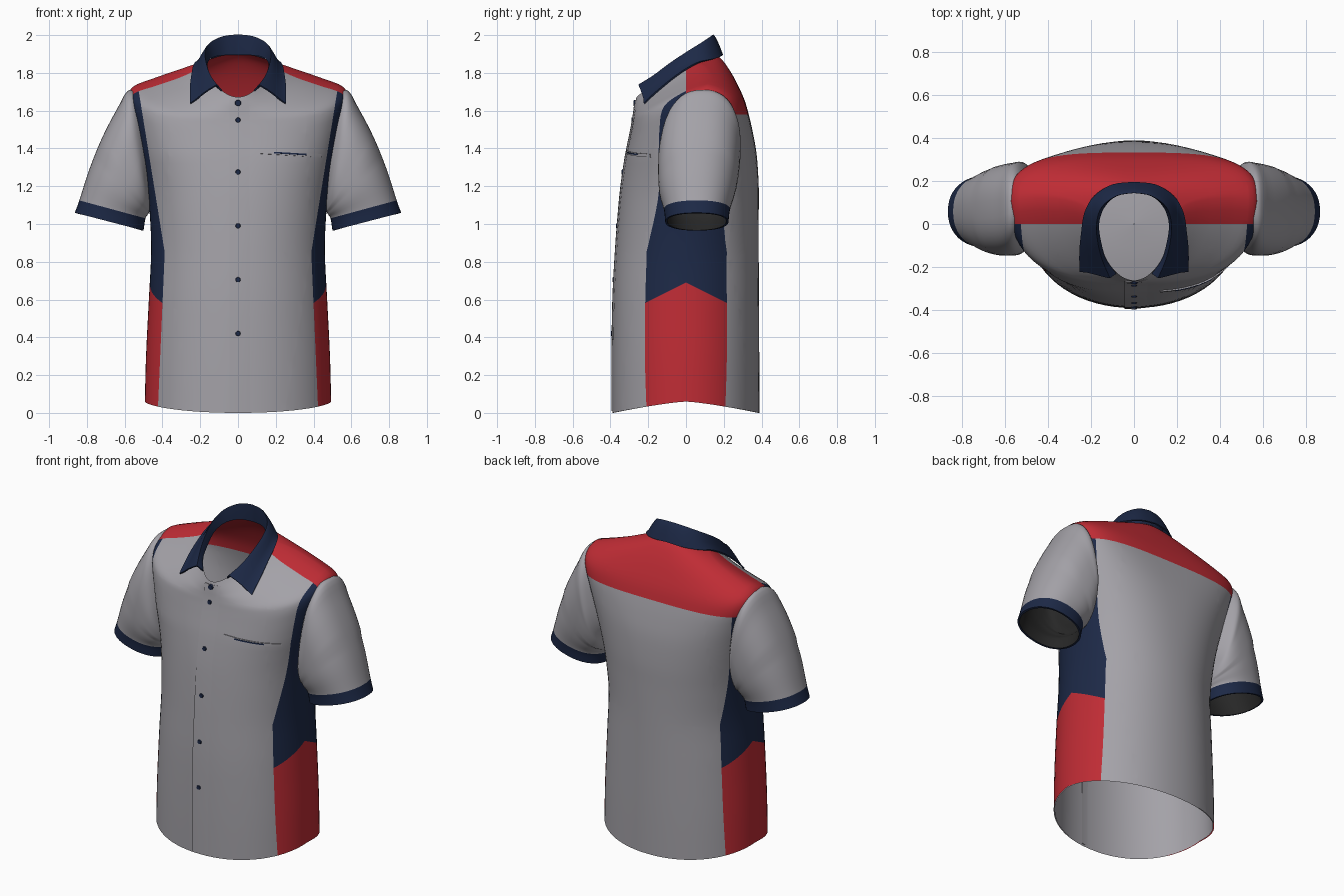
import bpy, bmesh, math
from mathutils import Vector
from mathutils.bvhtree import BVHTree

if "Cube" in bpy.data.objects:
    bpy.data.objects.remove(bpy.data.objects["Cube"])


def material(name, rgb):
    m = bpy.data.materials.new(name)
    m.diffuse_color = (*rgb, 1)
    m.use_nodes = True
    m.node_tree.nodes["Principled BSDF"].inputs["Base Color"].default_value = m.diffuse_color
    return m


GREY = material("grey cloth", (0.37, 0.36, 0.39))
NAVY = material("navy cloth", (0.012, 0.022, 0.062))
RED = material("red cloth", (0.52, 0.025, 0.035))
BLACK = material("dark lining", (0.02, 0.02, 0.02))


def spline(pts, n):
    """Catmull-Rom through tuples of any length, n steps per span."""
    out = []
    for i in range(len(pts) - 1):
        a, b, c, d = pts[max(i - 1, 0)], pts[i], pts[i + 1], pts[min(i + 2, len(pts) - 1)]
        for k in range(n):
            t = k / n
            out.append(tuple(0.5 * (2 * q + (r - p) * t + (2 * p - 5 * q + 4 * r - s) * t * t
                                    + (3 * q - p - 3 * r + s) * t ** 3)
                             for p, q, r, s in zip(a, b, c, d)))
    return out + [tuple(pts[-1])]


def loft(rows, closed, mat=lambda i: 0):
    bm = bmesh.new()
    vs = [[bm.verts.new(p) for p in row] for row in rows]
    n = len(rows[0])
    for i in range(len(rows) - 1):
        for j in range(n if closed else n - 1):
            k = (j + 1) % n
            f = bm.faces.new((vs[i][j], vs[i][k], vs[i + 1][k], vs[i + 1][j]))
            f.material_index = mat(i)
    bmesh.ops.recalc_face_normals(bm, faces=bm.faces[:])
    return bm


def finish(name, bm, mats, angle=50):
    me = bpy.data.meshes.new(name)
    bm.to_mesh(me)
    bm.free()
    ob = bpy.data.objects.new(name, me)
    bpy.context.collection.objects.link(ob)
    for m in mats:
        me.materials.append(m)
    bpy.ops.object.select_all(action='DESELECT')
    ob.select_set(True)
    bpy.context.view_layer.objects.active = ob
    bpy.ops.object.shade_smooth_by_angle(angle=math.radians(angle))
    return ob


def thicken(ob, t, offset=-1, mat_offset=0):
    s = ob.modifiers.new("thickness", 'SOLIDIFY')
    s.thickness, s.offset, s.material_offset = t, offset, mat_offset
    e = ob.modifiers.new("crisp edges", 'EDGE_SPLIT')
    e.split_angle = math.radians(50)


def spow(v, e):
    return math.copysign(abs(v) ** e, v)


# Torso: half width, squareness, side y/z, front y/z, back y/z
torso = [
    (.493, 2.1, 0, .06, -.39, 0, .388, 0),
    (.487, 2.1, 0, .3, -.39, .28, .388, .28),
    (.472, 2.1, 0, .6, -.385, .6, .386, .6),
    (.46, 2.1, 0, .85, -.372, .85, .385, .85),
    (.467, 2.2, .02, 1.05, -.357, 1.05, .385, 1.05),
    (.485, 2.3, .04, 1.2, -.342, 1.2, .385, 1.2),
    (.52, 2.5, .06, 1.38, -.32, 1.35, .375, 1.36),
    (.555, 2.8, .08, 1.55, -.300, 1.45, .355, 1.48),
    (.577, 3.1, .10, 1.67, -.286, 1.52, .332, 1.58),
    (.554, 3.1, .11, 1.728, -.28, 1.555, .312, 1.65),
    (.45, 2.8, .12, 1.77, -.276, 1.58, .282, 1.72),
    (.32, 2.4, .11, 1.815, -.273, 1.605, .24, 1.80),
    (.22, 2.1, .075, 1.848, -.27, 1.64, .195, 1.865),
    (.172, 1.9, .015, 1.855, -.262, 1.672, .155, 1.90),
]


def torso_ring(w, n, ys, zs, yf, zf, yb, zb, count=72):
    ring = []
    for k in range(count):
        a = 2 * math.pi * k / count
        back = math.sin(a) >= 0
        m = n if back else min(n, 2.5)
        v = abs(math.sin(a)) ** (2 / m)
        ye, ze = (yb, zb) if back else (yf, zf)
        ring.append((w * spow(math.cos(a), 2 / m), ys + (ye - ys) * v, zs + (ze - zs) * v ** 1.3))
    return ring


rings = [torso_ring(*r) for r in spline(torso, 4)]
bm = loft(rings, True)
surface = BVHTree.FromBMesh(bm)

# Cut crisp colour borders: side panels, chevron and yoke
UP, DOWN = .137 / .85, .037 / .85
cuts = [((0, 0, .69), (0, s * .5, 1)) for s in (1, -1)]
cuts += [((s * .388, 0, .85), (s, 0, -UP)) for s in (1, -1)]
cuts += [((s * .388, 0, .85), (s, 0, DOWN)) for s in (1, -1)]
cuts += [((0, 0, 0), (0, 1, 0)), ((0, 0, 1.58), (0, 0, 1))]
for co, no in cuts:
    bmesh.ops.bisect_plane(bm, geom=bm.verts[:] + bm.edges[:] + bm.faces[:], dist=1e-5,
                           plane_co=co, plane_no=Vector(no).normalized())
for f in bm.faces:
    c = f.calc_center_median()
    edge = .388 + max((c.z - .85) * UP, (.85 - c.z) * DOWN)
    if c.y > 0 and c.z > 1.58:
        f.material_index = 2
    elif abs(c.x) > edge:
        f.material_index = 2 if c.z < .69 - .5 * abs(c.y) else 1
finish("shirt_body", bm, [GREY, NAVY, RED])

# Plain grey lining: follows the lower wall, then closes across the inside
lining = [[(x * .988, y * .988, z) for x, y, z in rings[i]] for i in (0, 2, 4, 6, 8)]
lining += [[(x * s, y * s, z + .06 * (1 - s * s)) for x, y, z in rings[8]] for s in (.9, .6, .3, .005)]
finish("lining", loft(lining, True), [GREY])

# Sleeves: outer x/z, inner x/z, front y, back y
sleeve = [
    (.50, 1.67, .43, 1.22, -.01, .21),
    (.576, 1.71, .462, 1.15, -.108, .283),
    (.637, 1.615, .462, 1.10, -.142, .285),
    (.718, 1.46, .467, 1.07, -.147, .275),
    (.787, 1.29, .477, 1.05, -.14, .258),
    (.84, 1.125, .49, 1.03, -.117, .233),
    (.864, 1.06, .50, .965, -.11, .225),
]


def sleeve_ring(xo, zo, xi, zi, yf, yb, count=48):
    ring = []
    e = .82 if xo < .75 else .9
    for k in range(count):
        a = 2 * math.pi * k / count
        u, v = spow(math.cos(a), e), spow(math.sin(a), e)
        ring.append(((xo + xi) / 2 + u * (xo - xi) / 2, (yf + yb) / 2 + v * (yb - yf) / 2,
                     (zo + zi) / 2 + u * (zo - zi) / 2))
    return ring


ob = finish("sleeves", loft([sleeve_ring(*r) for r in spline(sleeve, 4)], True,
                            lambda i: 1 if i >= 20 else 0), [GREY, NAVY, BLACK])
ob.modifiers.new("both sides", 'MIRROR')
thicken(ob, .012, -1, 2)


def front_y(x, z):
    return surface.ray_cast(Vector((x, -2, z)), Vector((0, 1, 0)))[0].y


# Collar: stand base, fold line and outer edge, from back centre to front
base = [(0, .15, 1.895), (.08, .135, 1.893), (.14, .08, 1.88), (.166, 0, 1.845),
        (.155, -.09, 1.79), (.13, -.17, 1.745), (.085, -.23, 1.705)]
fold = [(0, .145, 2.0), (.08, .132, 1.99), (.15, .08, 1.955), (.175, 0, 1.905),
        (.168, -.09, 1.845), (.147, -.17, 1.785), (.112, -.25, 1.735)]
outer = [(0, .192, 1.895), (.1, .18, 1.885), (.18, .13, 1.868), (.222, .06, 1.838),
         (.238, -.03, 1.782), (.248, -.12, 1.71), (.25, -.215, 1.632)]
base, fold, outer = (spline(c, 4) for c in (base, fold, outer))


def blend(a, b, t):
    return [Vector(p).lerp(Vector(q), t) for p, q in zip(a, b)]


rows = [base, blend(base, fold, .5), fold]
for t in (.06, .3, .55, .8, 1):
    row = blend(fold, outer, t)
    for p in row:
        p.z += .008 * math.sin(math.pi * t)
        # keep the leaf just outside the shoulder cloth
        near, normal, _, _ = surface.find_nearest(p)
        depth = (p - near).dot(normal)
        if depth < .01 and t > .5:
            p += normal * (.01 - depth)
    rows.append(row)
ob = finish("collar", loft(rows, False), [NAVY])
ob.modifiers.new("both sides", 'MIRROR')
thicken(ob, .008, 0)


def patch(name, x0, x1, z0, z1, mat, lift=0, sink=0, nx=6, nz=2, slope=0, t=.01):
    """Thin plate lying on the shirt front; sink buries its right edge."""
    rows = []
    for j in range(nz + 1):
        row = []
        for i in range(nx + 1):
            x = x0 + (x1 - x0) * i / nx
            z = z0 + (z1 - z0) * j / nz + slope * (x - x0)
            row.append((x, front_y(x, z) - lift + sink * i / nx, z))
        rows.append(row)
    thicken(finish(name, loft(rows, False), [mat]), t, 0)


# Button placket and the chest pocket
patch("placket", -.045, .07, .01, 1.655, GREY, lift=.003, sink=.007, nz=60, t=.007)
patch("pocket_welt", .12, .44, 1.372, 1.39, GREY, lift=.002, nx=14, slope=-.06, t=.008)
patch("pocket_opening", .19, .36, 1.374, 1.382, NAVY, lift=.006, nx=10, nz=1, slope=-.06, t=.006)

# Buttons
for i, (z, r) in enumerate([(1.64, .018), (1.55, .015), (1.275, .015), (.99, .015), (.705, .015), (.42, .015)]):
    bm = bmesh.new()
    bmesh.ops.create_cone(bm, cap_ends=True, segments=16, radius1=r, radius2=r * .8, depth=.012)
    y = front_y(0, z)
    for v in bm.verts:
        v.co = Vector((v.co.x, y - .003 - v.co.z, z + v.co.y))
    bmesh.ops.recalc_face_normals(bm, faces=bm.faces[:])
    finish("button_%d" % (i + 1), bm, [NAVY], 30)
